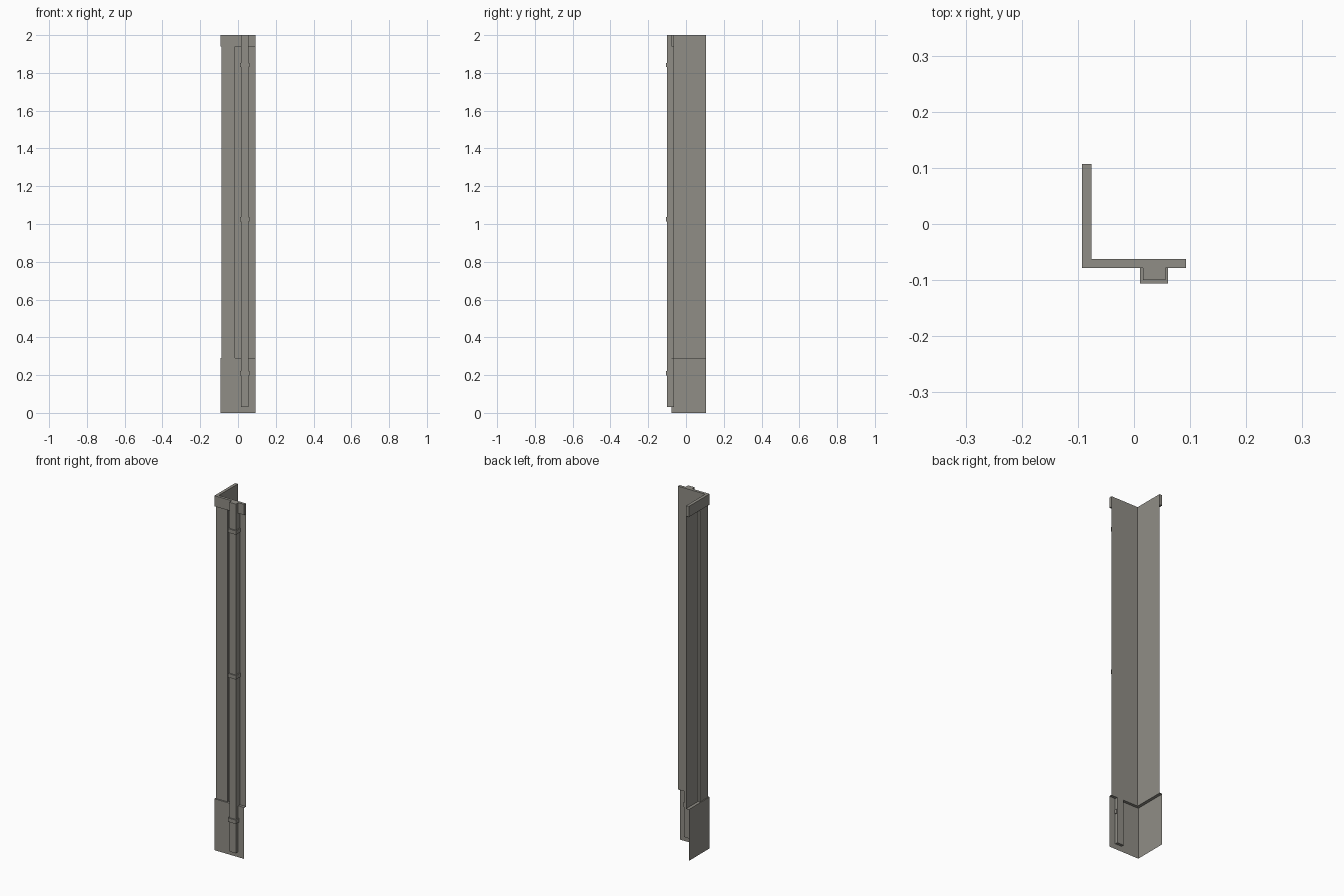
import bpy
import bmesh

cube = bpy.data.objects.get("Cube")
if cube:
    bpy.data.objects.remove(cube, do_unlink=True)

COLOUR = (0.28, 0.27, 0.24, 1.0)
grey = bpy.data.materials.new("warm grey")
grey.use_nodes = True
grey.diffuse_color = COLOUR
grey.node_tree.nodes["Principled BSDF"].inputs["Base Color"].default_value = COLOUR

# Shared limits of the corner plan
END_X, END_Y = 0.093, 0.107
OUT_X, OUT_Y = -0.093, -0.078      # trim surface
MID_X, MID_Y = -0.088, -0.0705     # corner strip surface
IN_X, IN_Y = -0.076, -0.0625       # wall surface
BASE_TOP, CAP_BOTTOM, TOP = 0.29, 1.94, 2.0


def extrude(name, path, z0, z1, closed=True, bottom=True, top=True):
    """Raise a plan outline from z0 to z1, with optional end faces."""
    bm = bmesh.new()
    low = [bm.verts.new((x, y, z0)) for x, y in path]
    high = [bm.verts.new((x, y, z1)) for x, y in path]
    n = len(path)
    for i in range(n if closed else n - 1):
        j = (i + 1) % n
        bm.faces.new((low[i], low[j], high[j], high[i]))
    if bottom:
        bm.faces.new(low[::-1])
    if top:
        bm.faces.new(high)
    mesh = bpy.data.meshes.new(name)
    bm.to_mesh(mesh)
    bm.free()
    mesh.materials.append(grey)
    obj = bpy.data.objects.new(name, mesh)
    bpy.context.collection.objects.link(obj)
    return obj


def rect(x0, x1, y0, y1):
    return [(x0, y0), (x1, y0), (x1, y1), (x0, y1)]


def angle(x, y):
    """Open corner path from the rear end round to the side end."""
    return [(x, END_Y), (x, y), (END_X, y)]


outer = angle(OUT_X, OUT_Y)
inner = angle(IN_X, IN_Y)
band = outer + inner[::-1]

# Thin corner wall
extrude("corner_wall", inner, BASE_TOP, TOP, closed=False, bottom=False, top=False)

# Raised strip round the outer corner, with its two step faces
strip = [(IN_X, 0), (MID_X, 0), (MID_X, MID_Y), (-0.015, MID_Y), (-0.015, IN_Y)]
extrude("corner_strip", strip, BASE_TOP, CAP_BOTTOM, closed=False, bottom=False, top=False)

# Skirting with a hollow back and a ledge on top
extrude("base_skirt", outer, 0, BASE_TOP, closed=False, bottom=False, top=False)
ledge = extrude("base_ledge", band, BASE_TOP - 0.002, BASE_TOP)

# Top trim
extrude("top_trim", band, CAP_BOTTOM, TOP)

# Square downpipe and its brackets
extrude("downpipe", rect(0.016, 0.056, -0.0995, IN_Y), 0.03, TOP)
for number, z in enumerate((0.21, 1.025, 1.842), 1):
    extrude(f"pipe_bracket_{number}", rect(0.011, 0.061, -0.106, -0.064),
            z - 0.011, z + 0.011)
